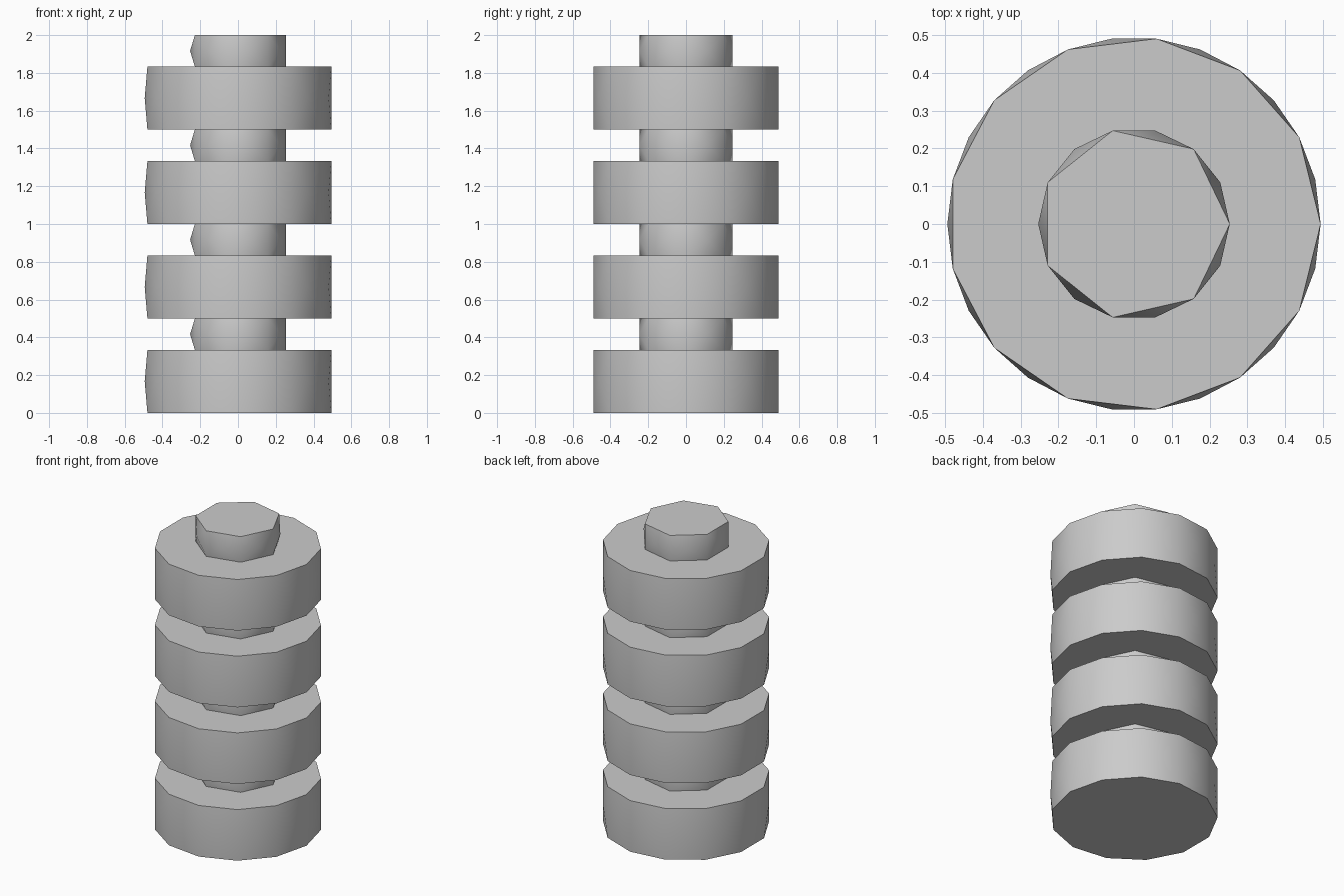
import bpy
import bmesh
from math import cos, sin, tau, radians

default_cube = bpy.data.objects.get("Cube")
if default_cube:
    bpy.data.objects.remove(default_cube, do_unlink=True)

grey = bpy.data.materials.new("plain_grey")
grey.use_nodes = True
colour = (0.6, 0.6, 0.6, 1.0)
grey.diffuse_color = colour
grey.node_tree.nodes["Principled BSDF"].inputs["Base Color"].default_value = colour


def faceted_drum(name, sides, radius, bottom, height):
    """Drum with equal end polygons and a point standing out of each side."""
    bm = bmesh.new()

    def ring(z, turn):
        angles = [tau * (i + turn) / sides for i in range(sides)]
        return [bm.verts.new((radius * cos(a), radius * sin(a), z)) for a in angles]

    low = ring(bottom, 0)
    mid = ring(bottom + height / 2, 0.5)
    top = ring(bottom + height, 0)
    bm.faces.new(top)
    bm.faces.new(low[::-1])
    for i in range(sides):
        j = (i + 1) % sides
        corners = [low[i], low[j], top[j], top[i]]
        for k in range(4):
            bm.faces.new((corners[k], corners[(k + 1) % 4], mid[i]))
    bmesh.ops.recalc_face_normals(bm, faces=bm.faces)

    mesh = bpy.data.meshes.new(name)
    bm.to_mesh(mesh)
    bm.free()
    mesh.materials.append(grey)
    obj = bpy.data.objects.new(name, mesh)
    bpy.context.collection.objects.link(obj)
    bpy.ops.object.select_all(action="DESELECT")
    obj.select_set(True)
    bpy.context.view_layer.objects.active = obj
    bpy.ops.object.shade_smooth_by_angle(angle=radians(30))


# Four wide discs, each topped by a narrow hub
LEVELS = 4
STEP = 2 / LEVELS
DISC = STEP * 2 / 3
for level in range(LEVELS):
    base = level * STEP
    faceted_drum(f"disc_{level + 1}", 13, 0.494, base, DISC)
    faceted_drum(f"hub_{level + 1}", 7, 0.2535, base + DISC, STEP - DISC)
